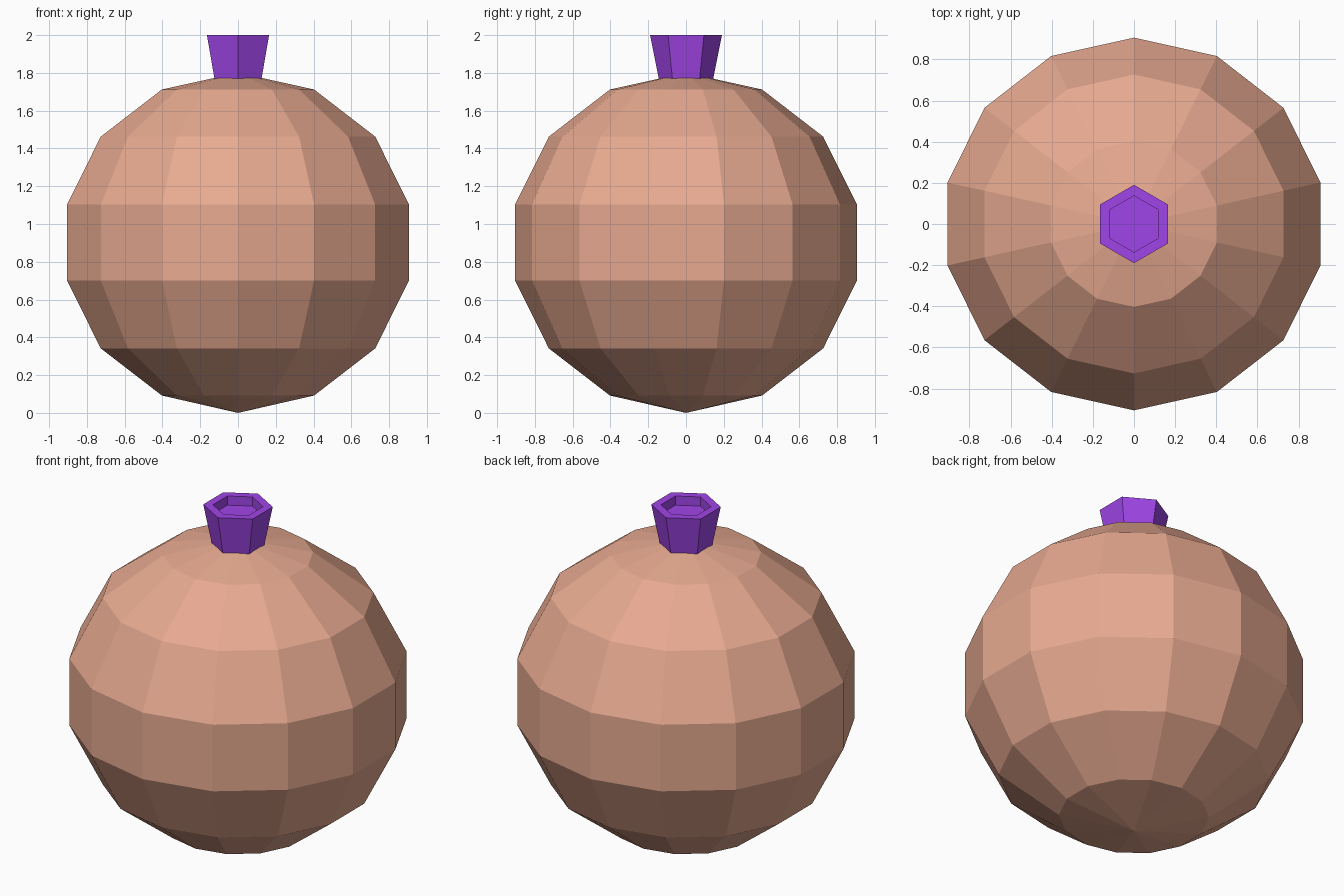
import bpy, bmesh
from math import sin, cos, pi

if "Cube" in bpy.data.objects:
    bpy.data.objects.remove(bpy.data.objects["Cube"])


def lathe(name, profile, sides, color, x_scale=1.0):
    """Revolve (radius, z) points around z with flat sides; radius 0 makes a pole.
    One corner always points to +y."""
    bm = bmesh.new()
    rings = []
    for r, z in profile:
        if r == 0:
            rings.append([bm.verts.new((0, 0, z))] * sides)
        else:
            angles = [pi / 2 + 2 * pi * i / sides for i in range(sides)]
            rings.append([bm.verts.new((r * cos(a) * x_scale, r * sin(a), z)) for a in angles])
    for low, high in zip(rings, rings[1:]):
        for i in range(sides):
            j = (i + 1) % sides
            corners = list(dict.fromkeys((low[i], low[j], high[j], high[i])))
            bm.faces.new(corners)
    # close open ends
    if profile[0][0] > 0:
        bm.faces.new(rings[0][::-1])
    if profile[-1][0] > 0:
        bm.faces.new(rings[-1])
    bmesh.ops.recalc_face_normals(bm, faces=bm.faces)
    mesh = bpy.data.meshes.new(name)
    bm.to_mesh(mesh)
    bm.free()
    mat = bpy.data.materials.new(name + "_color")
    mat.diffuse_color = (*color, 1)
    mat.use_nodes = True
    mat.node_tree.nodes["Principled BSDF"].inputs["Base Color"].default_value = mat.diffuse_color
    mesh.materials.append(mat)
    obj = bpy.data.objects.new(name, mesh)
    bpy.context.collection.objects.link(obj)
    return obj


# Round body: 14 segments, 7 bands from pole to pole
R, H = 0.929, 0.899
ball = [(0 if k in (0, 7) else R * sin(pi * k / 7), 0.902 - H * cos(pi * k / 7))
        for k in range(8)]
ball[0] = (0, 0.0)
lathe("body", ball, 14, (0.80, 0.40, 0.28), x_scale=1.026)

# Flared six-sided stem with a shallow recess in its top
stem = [(0.140, 1.75), (0.190, 2.0), (0.137, 2.0), (0.137, 1.945)]
lathe("stem", stem, 6, (0.35, 0.06, 0.80))
